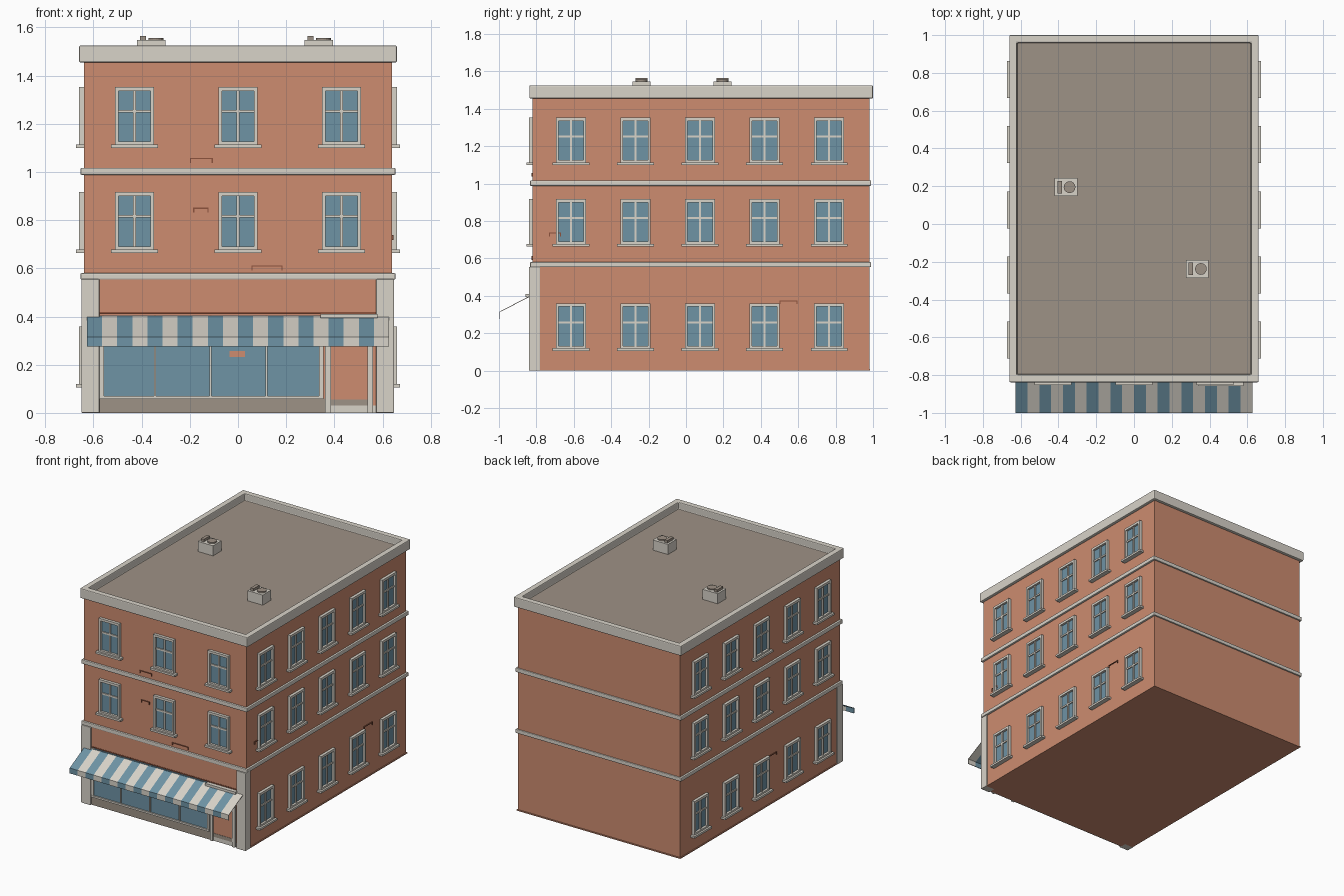
import bpy, bmesh, math
from mathutils import Vector

default_cube = bpy.data.objects.get("Cube")
if default_cube:
    bpy.data.objects.remove(default_cube, do_unlink=True)


def make_material(name, red, green, blue):
    def linear(value):
        value /= 255
        return value / 12.92 if value < 0.04 else ((value + 0.055) / 1.055) ** 2.4
    colour = (linear(red), linear(green), linear(blue), 1)
    material = bpy.data.materials.new(name)
    material.use_nodes = True
    material.diffuse_color = colour
    shader = next(n for n in material.node_tree.nodes if n.type == 'BSDF_PRINCIPLED')
    shader.inputs["Base Color"].default_value = colour
    return material


brick = make_material("brick", 205, 140, 112)
stone = make_material("pale stone", 216, 211, 201)
glass = make_material("blue glass", 110, 147, 165)
roofing = make_material("brown roofing", 158, 146, 134)
dark_brick = make_material("dark brick", 140, 82, 60)


def add_box(bm, x_range, y_range, z_range, slot=0):
    corners = [bm.verts.new((x, y, z)) for x in x_range for y in y_range for z in z_range]
    for quad in ("0132", "4675", "0451", "2376", "0264", "1573"):
        bm.faces.new([corners[int(c)] for c in quad]).material_index = slot


def to_mesh(bm, name, materials):
    bmesh.ops.recalc_face_normals(bm, faces=bm.faces)
    mesh = bpy.data.meshes.new(name)
    bm.to_mesh(mesh)
    bm.free()
    for material in materials:
        mesh.materials.append(material)
    return mesh


def place(name, mesh, location=(0, 0, 0), turn=0):
    obj = bpy.data.objects.new(name, mesh)
    obj.location = location
    obj.rotation_euler.z = turn
    bpy.context.scene.collection.objects.link(obj)
    return obj


def box(name, material, x_range, y_range, z_range, bevel=0):
    bm = bmesh.new()
    add_box(bm, x_range, y_range, z_range)
    obj = place(name, to_mesh(bm, name, [material]))
    if bevel:
        modifier = obj.modifiers.new("soft edge", 'BEVEL')
        modifier.width = bevel
        modifier.segments = 2
    return obj


HALF, FRONT, BACK = 0.64, -0.82, 0.98

# Main brick block and its thin footing
box("brick_walls", brick, (-HALF, HALF), (FRONT, BACK), (0, 1.47))
box("footing", brick, (-HALF - 0.005, HALF + 0.005), (FRONT, BACK + 0.005), (0, 0.008))

# Stone bands between the floors
for name, low, high in (("lower_band", 0.553, 0.58), ("upper_band", 0.988, 1.017)):
    box(name, stone, (-HALF - 0.014, HALF + 0.014), (FRONT - 0.014, BACK + 0.01),
        (low, high), bevel=0.005)

# Parapet with a sunken roof
bm = bmesh.new()
add_box(bm, (-0.66, 0.66), (-0.838, 1), (1.455, 1.525))
bm.normal_update()
bmesh.ops.recalc_face_normals(bm, faces=bm.faces)
roof = max(bm.faces, key=lambda f: f.calc_center_median().z)
bmesh.ops.inset_region(bm, faces=[roof], thickness=0.058)
rim = list(roof.verts)
inner = bmesh.ops.extrude_face_region(bm, geom=[roof])
sunken = [f for f in inner["geom"] if isinstance(f, bmesh.types.BMFace)]
bmesh.ops.translate(bm, verts=list(sunken[0].verts), vec=Vector((0, 0, -0.05)))
sunken[0].material_index = 1
if roof.is_valid:
    bmesh.ops.delete(bm, geom=[roof], context='FACES_ONLY')
parapet = place("parapet_and_roof", to_mesh(bm, "parapet_and_roof", [stone, roofing]))
softening = parapet.modifiers.new("soft edge", 'BEVEL')
softening.width = 0.006
softening.segments = 2

# Shared sash window: glass, frame, glazing bars and sill
bm = bmesh.new()
half_width, top = 0.081, 0.253
add_box(bm, (-0.07, 0.07), (-0.004, 0.01), (0.01, 0.245), 1)
for side in (-1, 1):
    add_box(bm, sorted((side * half_width, side * 0.066)), (-0.02, 0.01), (0.012, top))
add_box(bm, (-0.066, 0.066), (-0.02, 0.01), (top - 0.017, top))
add_box(bm, (-0.066, 0.066), (-0.02, 0.01), (0.012, 0.026))
add_box(bm, (-0.006, 0.006), (-0.012, 0.01), (0.02, 0.24))
add_box(bm, (-0.066, 0.066), (-0.011, 0.01), (0.146, 0.158))
add_box(bm, (-0.098, 0.098), (-0.033, 0.01), (0, 0.014))
window_mesh = to_mesh(bm, "sash_window", [stone, glass])

for floor, height in enumerate((0.106, 0.664, 1.1)):
    if floor:
        for x in (-0.43, 0, 0.43):
            place("front_window", window_mesh, (x, FRONT, height))
    for column in range(5):
        y = -0.615 + column * 0.345
        for name, side in (("left_window", 1), ("right_window", -1)):
            place(name, window_mesh, (side * HALF, y, height), side * math.pi / 2)

# Shop front: pilasters, fascia, plinth, glazing and mullions
for name, x_range in (("right_pilaster", (-0.65, -0.575)), ("left_pilaster", (0.573, 0.648))):
    box(name, stone, x_range, (FRONT - 0.02, FRONT + 0.04), (0, 0.555), bevel=0.004)
box("fascia", brick, (-0.575, 0.573), (FRONT - 0.008, FRONT), (0.418, 0.553))
box("fascia_lower_edge", dark_brick, (-0.575, 0.573), (FRONT - 0.01, FRONT), (0.41, 0.418))
box("shop_plinth", roofing, (-0.575, 0.365), (FRONT - 0.006, FRONT), (0, 0.06))
box("shop_glass", glass, (-0.56, 0.345), (FRONT - 0.004, FRONT), (0.06, 0.405))
for x in (-0.566, -0.345, -0.114, 0.118, 0.346):
    width = 0.009 if abs(x) > 0.345 else 0.004
    box("shop_mullion", stone, (x - width, x + width), (FRONT - 0.012, FRONT), (0.06, 0.405))
box("shop_glass_sill", stone, (-0.575, 0.355), (FRONT - 0.014, FRONT), (0.058, 0.071))
box("hanging_plaque", brick, (-0.035, 0.03), (FRONT - 0.01, FRONT), (0.232, 0.256))

# Shop door with frame, step and lintel
box("shop_door", brick, (0.385, 0.54), (FRONT - 0.006, FRONT), (0.055, 0.39))
box("door_step", roofing, (0.385, 0.54), (FRONT - 0.008, FRONT), (0.03, 0.055))
box("door_threshold", stone, (0.365, 0.573), (FRONT - 0.005, FRONT), (0, 0.03))
for x_range in ((0.362, 0.385), (0.538, 0.56)):
    box("door_jamb", stone, x_range, (FRONT - 0.015, FRONT), (0, 0.395))
box("door_lintel", stone, (0.342, 0.58), (FRONT - 0.038, FRONT), (0.393, 0.41))

# Striped awning with a hanging valance
bm = bmesh.new()
stripes, reach = 20, 0.627
profile = ((FRONT - 0.01, 0.4), (-0.998, 0.313), (-0.998, 0.276))
rows = [[bm.verts.new((-reach + 2 * reach * i / stripes, y, z)) for y, z in profile]
        for i in range(stripes + 1)]
for i in range(stripes):
    for j in range(len(profile) - 1):
        face = bm.faces.new((rows[i][j], rows[i][j + 1], rows[i + 1][j + 1], rows[i + 1][j]))
        face.material_index = i % 2
awning = place("striped_awning", to_mesh(bm, "striped_awning", [glass, stone]))
cloth = awning.modifiers.new("cloth thickness", 'SOLIDIFY')
cloth.thickness = 0.004
cloth.offset = 0

# Raised brick marks: a thin top line with short ends
def brick_mark(location, length, turn=0):
    bm = bmesh.new()
    add_box(bm, (-length / 2, length / 2), (-0.006, 0.002), (-0.005, 0))
    for end in (-length / 2, length / 2 - 0.005):
        add_box(bm, (end, end + 0.005), (-0.006, 0.002), (-0.02, -0.005))
    place("brick_mark", to_mesh(bm, "brick_mark", [dark_brick]), location, turn)


for x, z, length in ((-0.152, 1.058, 0.096), (-0.154, 0.852, 0.065), (0.12, 0.612, 0.13)):
    brick_mark((x, FRONT, z), length)
for side, y, z, length in ((1, -0.7, 0.738, 0.064), (1, 0.548, 0.375, 0.095), (-1, -0.06, 0.35, 0.09)):
    brick_mark((side * HALF, y, z), length, side * math.pi / 2)

# Rooftop cooling units with a vent and a round fan
bm = bmesh.new()
add_box(bm, (-0.06, 0.06), (-0.048, 0.048), (0, 0.075))
add_box(bm, (-0.046, -0.022), (-0.033, 0.033), (0.075, 0.093), 1)
fan = bmesh.ops.create_cone(bm, cap_ends=True, segments=16, radius1=0.031, radius2=0.031, depth=0.01)
bmesh.ops.translate(bm, verts=fan["verts"], vec=(0.019, 0, 0.079))
for face in {f for v in fan["verts"] for f in v.link_faces}:
    face.material_index = 1
unit_mesh = to_mesh(bm, "cooling_unit", [stone, roofing])
for location in ((-0.36, 0.195, 1.472), (0.335, -0.238, 1.472)):
    place("cooling_unit", unit_mesh, location)
